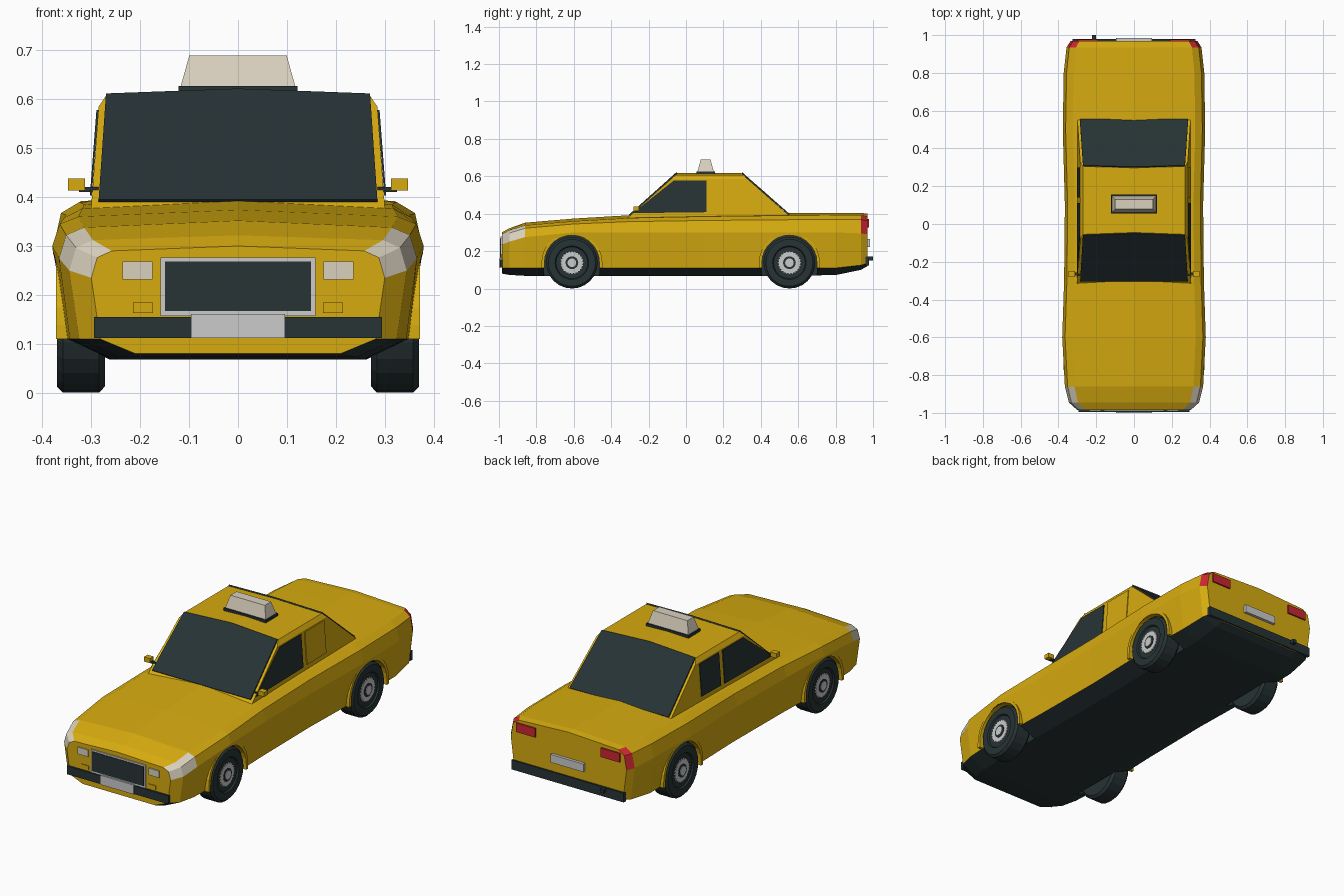
import bpy, bmesh, math
from mathutils import Vector

cube = bpy.data.objects.get("Cube")
if cube:
    bpy.data.objects.remove(cube, do_unlink=True)


def material(name, r, g, b, rough=0.6):
    m = bpy.data.materials.new(name)
    m.use_nodes = True
    m.diffuse_color = (r, g, b, 1)
    bsdf = m.node_tree.nodes["Principled BSDF"]
    bsdf.inputs["Base Color"].default_value = (r, g, b, 1)
    bsdf.inputs["Roughness"].default_value = rough
    return m


YELLOW = material("yellow paint", 0.68, 0.41, 0.005)
DARK = material("dark trim", 0.02, 0.033, 0.035)
GREY = material("light grey", 0.6, 0.6, 0.6)
CREAM = material("cream lens", 0.7, 0.64, 0.52)
RED = material("red lens", 0.6, 0.02, 0.03)


def finish(name, bm, *mats):
    bmesh.ops.recalc_face_normals(bm, faces=bm.faces)
    mesh = bpy.data.meshes.new(name)
    bm.to_mesh(mesh)
    bm.free()
    ob = bpy.data.objects.new(name, mesh)
    for m in mats:
        mesh.materials.append(m)
    bpy.context.collection.objects.link(ob)
    return ob


def loft(bm, rings):
    """Skin closed rings of points; returns rows of faces, then the two caps."""
    vs = [[bm.verts.new(p) for p in ring] for ring in rings]
    n = len(vs[0])
    rows = [[bm.faces.new((a[i], a[(i + 1) % n], b[(i + 1) % n], b[i])) for i in range(n)]
            for a, b in zip(vs, vs[1:])]
    bm.faces.new(vs[0])
    bm.faces.new(vs[-1])
    return rows


def prism(name, pts, offset, mat):
    """Polygon extruded along an offset."""
    bm = bmesh.new()
    pts = [Vector(p) for p in pts]
    loft(bm, [pts, [p + Vector(offset) for p in pts]])
    return finish(name, bm, mat)


def box(name, x, y, z, mat, taper=(1, 1)):
    """Box from ranges, with an optionally narrower top."""
    cx, cy = sum(x) / 2, sum(y) / 2
    hx, hy = (x[1] - x[0]) / 2, (y[1] - y[0]) / 2
    signs = ((-1, -1), (1, -1), (1, 1), (-1, 1))
    bm = bmesh.new()
    loft(bm, [[(cx + sx * hx * t[0], cy + sy * hy * t[1], h) for sx, sy in signs]
              for h, t in ((z[0], (1, 1)), (z[1], taper))])
    return finish(name, bm, mat)


def mirrored(half):
    """Close a half outline that starts and ends on the centre line."""
    return half + [(-x, y, z) for x, y, z in half[-2:0:-1]]


# Body shell: y, half width, bottom, sill, belt, shoulder, centre top
SECTIONS = [
    (-0.985, 0.30, 0.08, 0.11, 0.235, 0.29, 0.30),
    (-0.945, 0.345, 0.073, 0.11, 0.25, 0.312, 0.322),
    (-0.86, 0.366, 0.068, 0.11, 0.275, 0.338, 0.352),
    (-0.60, 0.38, 0.068, 0.11, 0.30, 0.36, 0.374),
    (-0.30, 0.37, 0.068, 0.11, 0.30, 0.377, 0.392),
    (0.10, 0.366, 0.068, 0.11, 0.30, 0.385, 0.40),
    (0.50, 0.377, 0.068, 0.11, 0.30, 0.39, 0.403),
    (0.80, 0.372, 0.072, 0.11, 0.30, 0.392, 0.405),
    (0.935, 0.357, 0.10, 0.125, 0.295, 0.392, 0.405),
    (0.97, 0.335, 0.12, 0.135, 0.29, 0.387, 0.40),
]
bm = bmesh.new()
rings = []
for y, w, low, sill, belt, shoulder, top in SECTIONS:
    chamfer = belt + 0.75 * (shoulder - belt)
    rings.append(mirrored([(0, y, low), (0.7 * w, y, low), (0.94 * w, y, sill),
                           (w, y, belt), (0.96 * w, y, chamfer),
                           (0.86 * w, y, shoulder), (0, y, top)]))
rows = loft(bm, rings)
n = len(rings[0])
for r, row in enumerate(rows):
    for i, face in enumerate(row):
        k = min(i, n - 1 - i)
        if k < 2:
            face.material_index = 1          # dark underside
        elif k in (3, 4) and r < 2:
            face.material_index = 2          # wraparound headlights
        elif k in (3, 4) and r == len(rows) - 1:
            face.material_index = 3          # wraparound tail lights
body = finish("body", bm, YELLOW, DARK, CREAM, RED)

# Cabin
AXLE_Z = 0.138
front_y = ((0.301, -0.322, 0.37), (0.285, -0.08, 0.585), (0.27, -0.055, 0.607), (0, -0.045, 0.617))
rear_y = ((0.301, 0.574, 0.37), (0.285, 0.33, 0.585), (0.27, 0.305, 0.607), (0, 0.297, 0.617))
bm = bmesh.new()
loft(bm, [mirrored([(0, side[0][1], 0.37)] + list(side)) for side in (front_y, rear_y)])
finish("cabin", bm, YELLOW)


def window(name, outline, s, mat):
    pts = [(s * (0.3 - 0.077 * (z - 0.39)), y, z) for y, z in outline]
    prism(name, pts, (s * 0.004, 0, 0), mat)


prism("windshield", [(-0.285, -0.30, 0.39), (0.285, -0.30, 0.39), (0.27, -0.056, 0.607),
                     (0, -0.046, 0.617), (-0.27, -0.056, 0.607)], (0, -0.005, 0.005), DARK)
prism("rear_window", [(-0.287, 0.55, 0.393), (0.287, 0.55, 0.393), (0.27, 0.306, 0.607),
                      (0, 0.298, 0.617), (-0.27, 0.306, 0.607)], (0, 0.005, 0.005), DARK)

# Wheel outlines
AXLES = {"front": -0.61, "rear": 0.553}


def arch(x, cy, radius, floor):
    arc = [(x, cy + radius * math.cos(math.pi * i / 14),
            AXLE_Z + radius * math.sin(math.pi * i / 14)) for i in range(15)]
    return [(x, cy + radius, floor)] + arc + [(x, cy - radius, floor)]


def disc(name, x, cy, radii, depth, mat, s, count=24):
    pts = [(x, cy + radii[i % len(radii)] * math.cos(math.tau * i / count),
            AXLE_Z + radii[i % len(radii)] * math.sin(math.tau * i / count))
           for i in range(count)]
    prism(name, pts, (s * depth, 0, 0), mat)


def tyre(name, cy, s):
    outline = ((0.272, 0.125), (0.284, 0.138), (0.358, 0.138), (0.37, 0.126),
               (0.37, 0.09), (0.362, 0.085))
    bm = bmesh.new()
    loft(bm, [[(s * x, cy + r * math.cos(math.tau * i / 24),
                AXLE_Z + r * math.sin(math.tau * i / 24)) for i in range(24)]
              for x, r in outline])
    finish(name, bm, DARK)


for s, side in ((1, "left"), (-1, "right")):
    # Side windows and mirrors
    window(side + "_front_window", [(-0.285, 0.403), (-0.065, 0.578), (0.11, 0.578),
                                    (0.11, 0.408)], s, DARK)
    window(side + "_rear_window", [(0.14, 0.41), (0.14, 0.578), (0.30, 0.578), (0.30, 0.412)],
           s, YELLOW if s > 0 else DARK)
    box(side + "_mirror_arm", sorted((s * 0.285, s * 0.325)), (-0.272, -0.258), (0.41, 0.421), DARK)
    box(side + "_mirror", sorted((s * 0.313, s * 0.348)), (-0.28, -0.25), (0.414, 0.438), YELLOW)

    # Wheels, wells and arches
    for end, cy in AXLES.items():
        name = side + "_" + end
        cutter = prism("well_cutter", arch(s * 0.26, cy, 0.148, -0.05), (s * 0.2, 0, 0), DARK)
        cutter.hide_render = True
        mod = body.modifiers.new("well", "BOOLEAN")
        mod.operation = "DIFFERENCE"
        mod.solver = "EXACT"
        mod.material_mode = "TRANSFER"
        mod.object = cutter
        bpy.context.view_layer.objects.active = body
        bpy.ops.object.modifier_apply(modifier=mod.name)
        bpy.data.objects.remove(cutter, do_unlink=True)

        lip = arch(s * 0.33, cy, 0.163, 0.11) + arch(s * 0.33, cy, 0.147, 0.11)[::-1]
        prism(name + "_arch", lip, (s * 0.042, 0, 0), YELLOW)
        tyre(name + "_tyre", cy, s)
        disc(name + "_rim", s * 0.358, cy, (0.062, 0.055), 0.008, GREY, s, 48)
        disc(name + "_hub_ring", s * 0.365, cy, (0.034,), 0.003, DARK, s)
        disc(name + "_hub_cap", s * 0.367, cy, (0.023,), 0.004, GREY, s)

    # Lamps
    box(side + "_headlight", sorted((s * 0.175, s * 0.236)), (-0.991, -0.98), (0.232, 0.268), CREAM)
    box(side + "_indicator", sorted((s * 0.174, s * 0.215)), (-0.989, -0.98), (0.163, 0.184), YELLOW)
    box(side + "_tail_light", sorted((s * 0.19, s * 0.30)), (0.965, 0.978), (0.325, 0.372), RED)

# Front grille, bumper and blank plate
box("grille_frame", (-0.158, 0.158), (-0.991, -0.98), (0.157, 0.277), GREY)
box("grille", (-0.149, 0.149), (-0.994, -0.98), (0.167, 0.268), DARK)
box("front_bumper", (-0.294, 0.294), (-0.995, -0.98), (0.112, 0.155), DARK)
box("front_plate", (-0.096, 0.096), (-1.0, -0.98), (0.112, 0.161), GREY)

# Rear bumper, blank plate and exhaust
box("rear_bumper", (-0.325, 0.325), (0.96, 0.979), (0.123, 0.172), DARK)
box("rear_plate", (-0.095, 0.095), (0.965, 0.985), (0.223, 0.265), GREY)
box("exhaust", (-0.222, -0.202), (0.96, 1.0), (0.15, 0.17), DARK)
box("exhaust_tip", (-0.217, -0.207), (0.99, 1.0), (0.155, 0.165), GREY)

# Roof sign
box("sign_base", (-0.122, 0.122), (0.055, 0.155), (0.605, 0.627), DARK)
box("sign", (-0.117, 0.117), (0.062, 0.148), (0.627, 0.69), CREAM, (0.85, 0.6))
